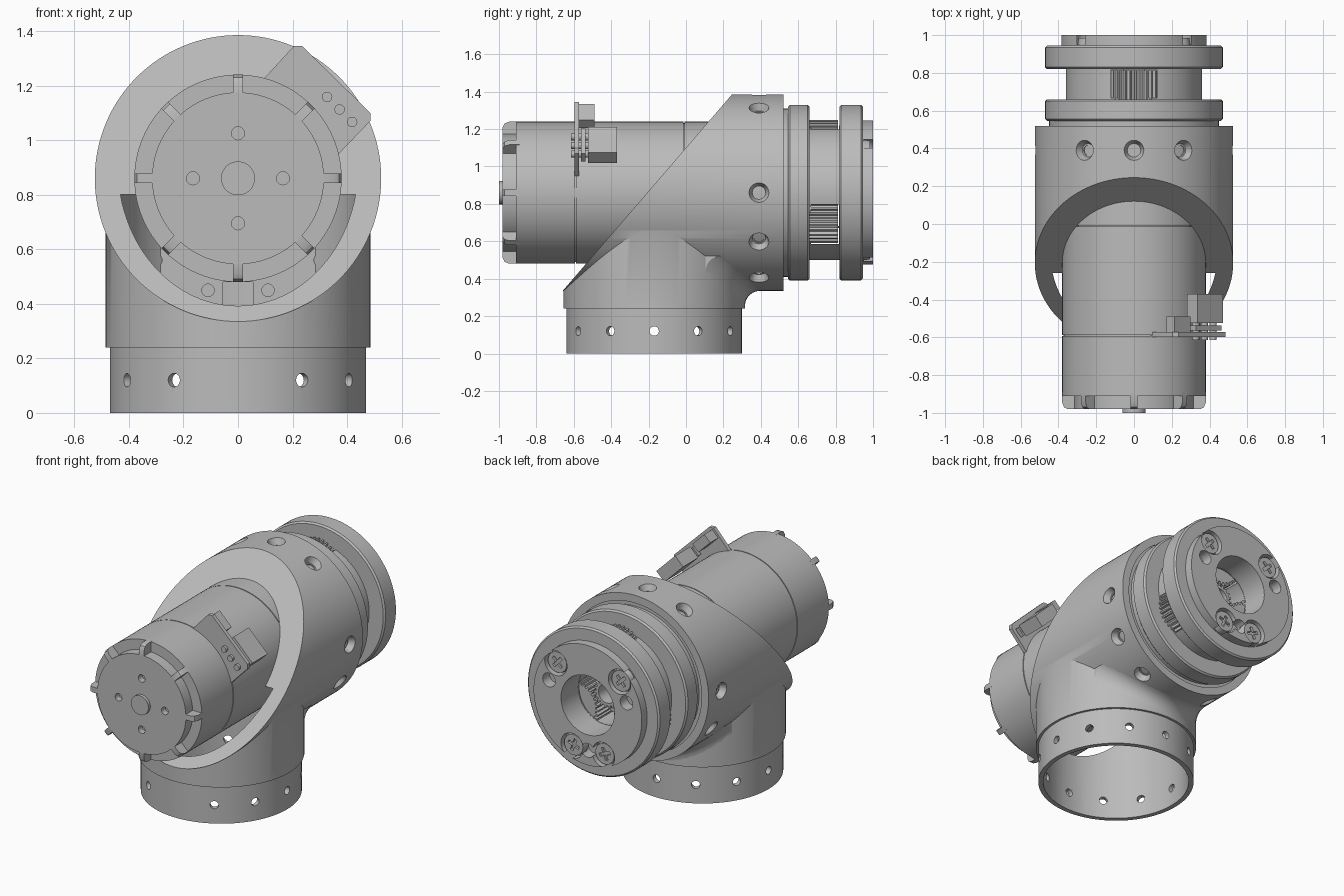
import bpy, bmesh, math
from math import cos, sin, sqrt, radians
from mathutils import Matrix, Vector

cube = bpy.data.objects.get("Cube")
if cube:
    bpy.data.objects.remove(cube, do_unlink=True)

grey = bpy.data.materials.new("machined grey")
grey.use_nodes = True
colour = (0.5, 0.5, 0.5, 1)
grey.diffuse_color = colour
grey.node_tree.nodes["Principled BSDF"].inputs["Base Color"].default_value = colour

AXIS_Z = 0.86                     # height of the horizontal drive axis
PIPE_Y = -0.17                    # position of the vertical pipe
DRIVE = Matrix.Translation((0, 0, AXIS_Z))
ALONG_Y = DRIVE @ Matrix.Rotation(-math.pi / 2, 4, 'X')
PIPE = Matrix.Translation((0, PIPE_Y, 0))


def frame(deg):
    """Drive-axis frame: x is radial at this angle, y runs along the axis."""
    return DRIVE @ Matrix.Rotation(-radians(deg), 4, 'Y')


def finish(name, bm, matrix=Matrix()):
    bmesh.ops.remove_doubles(bm, verts=bm.verts, dist=1e-5)
    bmesh.ops.transform(bm, matrix=matrix, verts=bm.verts)
    bmesh.ops.recalc_face_normals(bm, faces=bm.faces)
    mesh = bpy.data.meshes.new(name)
    bm.to_mesh(mesh)
    bm.free()
    mesh.materials.append(grey)
    obj = bpy.data.objects.new(name, mesh)
    bpy.context.scene.collection.objects.link(obj)
    return obj


def lathe(name, profile, matrix=ALONG_Y, seg=96):
    """Turn a closed (radius, height) profile."""
    bm = bmesh.new()
    rings = []
    for i in range(seg):
        a = 2 * math.pi * i / seg
        rings.append([bm.verts.new((r * cos(a), r * sin(a), h)) for r, h in profile])
    n = len(profile)
    for i in range(seg):
        p, q = rings[i], rings[(i + 1) % seg]
        for j in range(n):
            k = (j + 1) % n
            if profile[j][0] or profile[k][0]:
                bm.faces.new((p[j], p[k], q[k], q[j]))
    return finish(name, bm, matrix)


def disc(name, r, y0, y1, matrix=ALONG_Y, bevel=0.0, seg=96):
    b = bevel
    prof = [(0, y0), (r - b, y0), (r, y0 + b), (r, y1 - b), (r - b, y1), (0, y1)]
    if not b:
        prof = [(0, y0), (r, y0), (r, y1), (0, y1)]
    return lathe(name, prof, matrix, seg)


def rods(name, items, seg=20):
    """Several separate rods or cones, each (start, end, radius, end radius)."""
    bm = bmesh.new()
    for p, q, r0, r1 in items:
        d = q - p
        m = Matrix.Translation((p + q) / 2) @ d.to_track_quat('Z', 'Y').to_matrix().to_4x4()
        bmesh.ops.create_cone(bm, cap_ends=True, segments=seg, radius1=r0,
                              radius2=r1, depth=d.length, matrix=m)
    return finish(name, bm)


def box(name, centre, size, matrix=Matrix()):
    bm = bmesh.new()
    bmesh.ops.create_cube(bm, size=1, matrix=Matrix.Translation(centre) @ Matrix.Diagonal((*size, 1)))
    return finish(name, bm, matrix)


def prism(name, points, y0, y1, matrix=Matrix()):
    """Extrude an (x, z) outline along y."""
    bm = bmesh.new()
    a, b = [[bm.verts.new((x, y, z)) for x, z in points] for y in (y0, y1)]
    bm.faces.new(a)
    bm.faces.new(b)
    for i in range(len(a)):
        j = (i + 1) % len(a)
        bm.faces.new((a[i], a[j], b[j], b[i]))
    return finish(name, bm, matrix)


def combine(obj, others, op='DIFFERENCE'):
    for o in others:
        mod = obj.modifiers.new("bool", 'BOOLEAN')
        mod.operation, mod.object, mod.solver = op, o, 'EXACT'
    bpy.context.view_layer.update()
    dg = bpy.context.evaluated_depsgraph_get()
    mesh = bpy.data.meshes.new_from_object(obj.evaluated_get(dg))
    obj.modifiers.clear()
    obj.data = mesh
    for o in others:
        bpy.data.objects.remove(o, do_unlink=True)
    return obj


def polar(deg, r, y):
    return frame(deg) @ Vector((r, y, 0))


def slope_cutter():
    line = [(-1, -0.06), (0.5, 1.68), (0.5, 2.2), (-1, 2.2)]
    return prism("slope_cutter", line, -1, 1, Matrix.Rotation(math.pi / 2, 4, 'Z'))


# Elbow housing: horizontal barrel joined to vertical pipe, then hollowed
housing = disc("elbow_housing", 0.525, -0.85, 0.52, seg=128)
pipe = lathe("pipe", [(0, 0), (0.47, 0), (0.47, 0.24), (0.485, 0.24), (0.485, AXIS_Z), (0, AXIS_Z)], PIPE)
combine(housing, [pipe], 'UNION')
combine(housing, [disc("bore", 0.475, -1, 0.6, seg=128),
                  disc("pipe_bore", 0.44, -0.1, 0.8, PIPE), slope_cutter()])
screw_angles = [90, 60, 120, 0, 180, -30, 210, -60, 240]
sinks = rods("sinks", [(polar(a, 0.54, 0.39), polar(a, 0.485, 0.39), 0.06, 0.036) for a in screw_angles])
holes = rods("holes", [(polar(a, 0.54, 0.39), polar(a, 0.45, 0.39), 0.028, 0.028) for a in screw_angles])
pins = []
for k in range(12):
    d = Vector((cos(k * math.pi / 6), sin(k * math.pi / 6), 0))
    c = Vector((0, PIPE_Y, 0.12))
    pins.append((c + d * 0.42, c + d * 0.5, 0.025, 0.025))
combine(housing, [sinks, holes, rods("pipe_holes", pins)])

# Concave fillet under the back of the barrel
bm = bmesh.new()
rows, f = [], 0.08
for i in range(21):
    x = -0.4 + 0.04 * i
    py = PIPE_Y + sqrt(0.485 ** 2 - x * x)
    hz = AXIS_Z - sqrt(0.525 ** 2 - x * x)
    arc = [radians(180 - 15 * j) for j in range(7)]
    pts = [(py + f + f * cos(a), hz - f + f * sin(a)) for a in arc] + [(py - 0.02, hz + 0.02)]
    rows.append([bm.verts.new((x, y, z)) for y, z in pts])
for p, q in zip(rows, rows[1:]):
    for j in range(8):
        k = (j + 1) % 8
        bm.faces.new((p[j], p[k], q[k], q[j]))
bm.faces.new(rows[0])
bm.faces.new(rows[-1])
finish("housing_fillet", bm)

# Motor mounting flange inside the barrel
flange = disc("motor_flange", 0.479, 0.165, 0.51)
cuts = [slope_cutter()]
cuts.append(rods("flange_holes", [(polar(a, 0.425, 0.1), polar(a, 0.425, 0.25), 0.023, 0.023)
                                  for a in range(15, 360, 30) if a != 165]))
cuts += [box("slot", (0.44, 0.2, 0), (0.12, 0.25, 0.11), frame(a)) for a in (165, 270)]
combine(flange, cuts)
disc("neck", 0.45, 0.5, 0.56)

# Motor with two seams, end ribs, shaft and mounting holes
prof = [(0, -0.98), (0.315, -0.98), (0.315, -0.91), (0.38, -0.91)]
for y in (-0.59, -0.01):
    prof += [(0.38, y - 0.003), (0.372, y - 0.003), (0.372, y + 0.003), (0.38, y + 0.003)]
motor = lathe("motor", prof + [(0.38, 0.2), (0, 0.2)])
combine(motor, [rods("motor_holes", [(polar(a, 0.165, -1), polar(a, 0.165, -0.94), 0.024, 0.024)
                                     for a in range(0, 360, 90)])])
rib = [(0.3, -0.98), (0.35, -0.98), (0.37, -0.97), (0.38, -0.945), (0.38, -0.89), (0.3, -0.89)]
for k in range(8):
    # rib outline lies in the radial/axial plane
    prism("motor_rib", [(r, -y) for r, y in rib], -0.0175, 0.0175,
          frame(45 * k) @ Matrix.Rotation(math.pi / 2, 4, 'X'))
disc("motor_shaft", 0.062, -1, -0.95, seg=48)

# Encoder board with header and connectors
prism("encoder_board", [(0.09, 1.22), (0.205, 1.345), (0.235, 1.345), (0.485, 1.1),
                        (0.485, 1.07), (0.37, 0.95), (0.25, 1.0)], -0.597, -0.572)
side = frame(45)
box("connector", (0.445, -0.447, -0.085), (0.08, 0.155, 0.19), side)
box("connector_base", (0.445, -0.55, -0.085), (0.06, 0.025, 0.19), side)
box("board_plug", (0.456, -0.533, 0.124), (0.06, 0.085, 0.12), side)
for t in (-0.15, -0.085, -0.02):
    rods("header_pin", [(side @ Vector((0.442, -0.615, t)), side @ Vector((0.442, -0.5, t)), 0.019, 0.019)])

# Output stage: front ring, gear cage with three planet pockets
disc("front_ring", 0.47, 0.545, 0.66, bevel=0.01)
cage = disc("gear_cage", 0.36, 0.65, 0.825)
planets = (90, 210, 330)
pockets = [disc("core", 0.188, 0.668, 0.9)]
pockets += [rods("pocket", [(polar(a, 0.235, 0.668), polar(a, 0.235, 0.819), 0.16, 0.16)], 64) for a in planets]
combine(cage, pockets)


def gear(name, r, teeth, y0, y1, matrix):
    pts = []
    for k in range(teeth):
        for off, rad in ((0, r - 0.018), (0.4, r - 0.018), (0.55, r), (0.85, r)):
            a = 2 * math.pi * (k + off) / teeth
            pts.append((rad * cos(a), rad * sin(a)))
    return prism(name, pts, y0, y1, matrix)


for a in planets:
    gear("planet_gear", 0.15, 30, 0.66, 0.812, frame(a) @ Matrix.Translation((0.238, 0, 0)))
sun = gear("sun_gear", 0.095, 19, 0.66, 0.805, DRIVE)
combine(sun, [disc("sun_bore", 0.06, 0.7, 0.9, seg=32)])

# Output hub with bore, screw recesses and cross-head screws
hub = lathe("output_hub", [(0.19, 0.82), (0.46, 0.82), (0.47, 0.83), (0.47, 0.935), (0.46, 0.945),
                           (0.385, 0.945), (0.385, 1), (0.19, 1)])
hub_screws = (43, 137, -69, -111)
recess = [rods("recess", [(polar(a, 0.31, 0.95), polar(a, 0.31, 1.1), 0.08, 0.08) for a in hub_screws], 32),
          rods("pits", [(polar(a, 0.29, 0.93), polar(a, 0.29, 1.1), 0.045, 0.045) for a in (18, 162, -90)])]
combine(hub, recess)
for a in hub_screws:
    m = frame(a)
    head = rods("hub_screw", [(polar(a, 0.31, 0.94), polar(a, 0.31, 0.985), 0.074, 0.066)], 32)
    combine(head, [box("cross", (0.31, 0.985, 0), s, m) for s in ((0.08, 0.03, 0.02), (0.02, 0.03, 0.08))])

# Smooth round walls, keep machined edges sharp
for o in bpy.context.scene.objects:
    o.select_set(o.type == 'MESH')
bpy.context.view_layer.objects.active = housing
bpy.ops.object.shade_smooth_by_angle(angle=radians(30))
